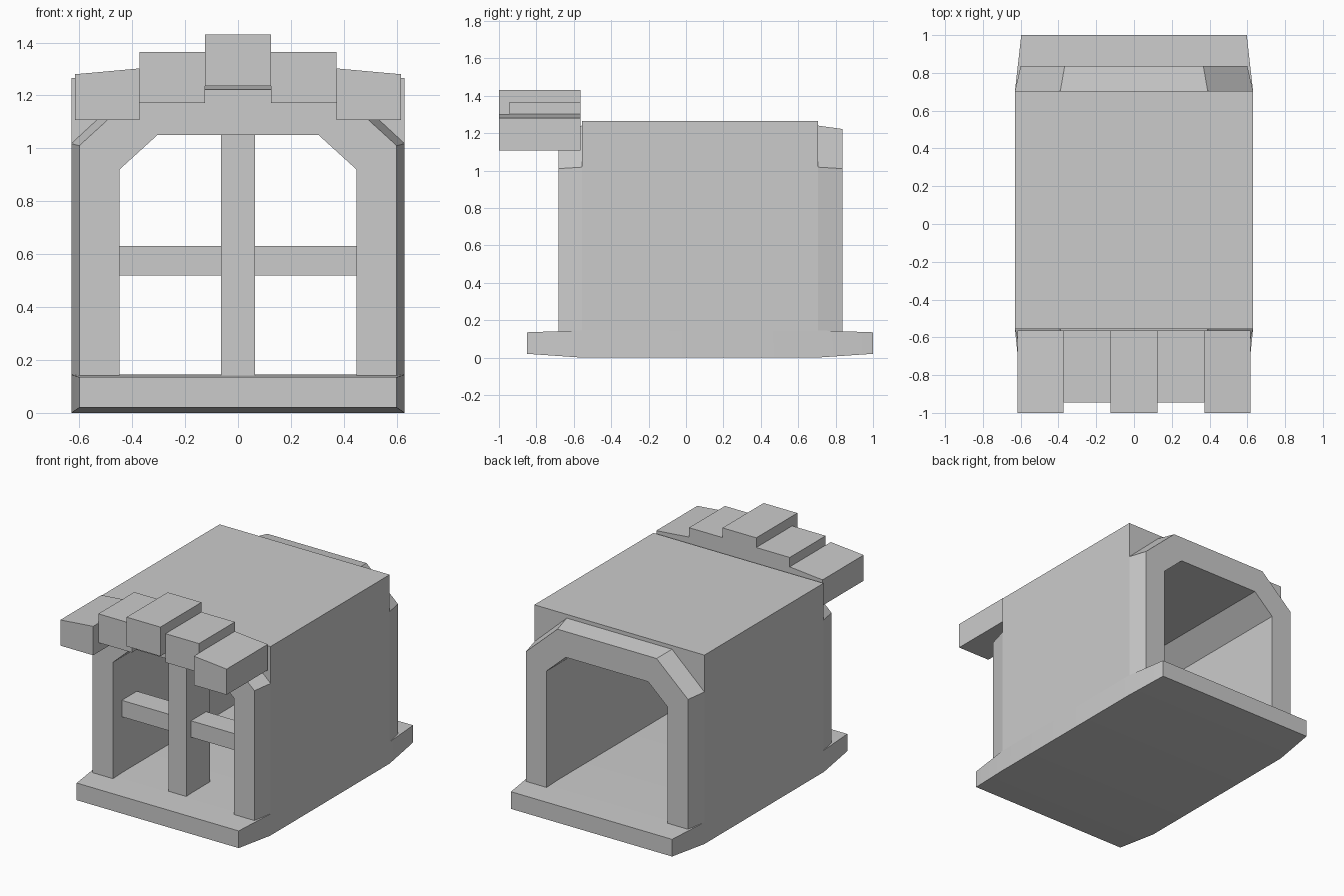
import bpy, bmesh
from math import radians

if "Cube" in bpy.data.objects:
    bpy.data.objects.remove(bpy.data.objects["Cube"])


def loft(name, sections):
    """Join equal-length closed rings of 3D points, cap both ends."""
    bm = bmesh.new()
    rings = [[bm.verts.new(p) for p in s] for s in sections]
    n = len(rings[0])
    for a, b in zip(rings, rings[1:]):
        for i in range(n):
            j = (i + 1) % n
            bm.faces.new((a[i], a[j], b[j], b[i]))
    bm.faces.new(rings[0])
    bm.faces.new(rings[-1])
    bmesh.ops.recalc_face_normals(bm, faces=bm.faces)
    mesh = bpy.data.meshes.new(name)
    bm.to_mesh(mesh)
    bm.free()
    obj = bpy.data.objects.new(name, mesh)
    bpy.context.collection.objects.link(obj)
    return obj


def prism(name, profile, y0, y1):
    """Extrude an (x, z) profile along y."""
    return loft(name, [[(x, y, z) for x, z in profile] for y in (y0, y1)])


def box(name, x0, x1, y0, y1, z0, z1):
    return prism(name, [(x0, z0), (x1, z0), (x1, z1), (x0, z1)], y0, y1)


def smooth(obj):
    bpy.ops.object.select_all(action='DESELECT')
    bpy.context.view_layer.objects.active = obj
    obj.select_set(True)
    bpy.ops.object.shade_smooth_by_angle(angle=radians(30))


# Sill slab, tapered towards both ends
def sill_section(y, hx, z0, z1):
    return [(-hx, y, z0), (hx, y, z0), (hx, y, z1), (-hx, y, z1)]


smooth(loft("sill", [sill_section(-0.85, 0.60, 0.02, 0.135),
                     sill_section(-0.56, 0.63, 0, 0.145),
                     sill_section(0.705, 0.63, 0, 0.145),
                     sill_section(1.0, 0.597, 0.02, 0.135)]))


# Wall tunnel: square outside in the middle, chamfered frames at both ends
def arch_section(y, foot, shoulder, corner):
    half = [foot, shoulder, corner]
    inner = [(0.305, 1.05), (0.448, 0.92), (0.448, foot[1])]
    right = half[::-1]
    left = [(-x, z) for x, z in half]
    pts = left + right + inner[::-1] + [(-x, z) for x, z in inner]
    return [(x, y, z) for x, z in pts]


def small(y):
    return arch_section(y, (0.60, 0.138), (0.60, 1.01), (0.367, 1.222))


def large(y):
    return arch_section(y, (0.63, 0.145), (0.63, 1.018), (0.39, 1.24))


def square(y):
    return arch_section(y, (0.63, 0.145), (0.63, 1.018), (0.63, 1.265))


smooth(loft("window_surround", [small(-0.683), large(-0.555), square(-0.555),
                                square(0.705), large(0.705), small(0.836)]))

# Window bars
box("vertical_bar", -0.065, 0.065, -0.64, -0.39, 0.14, 1.055)
for side, s in (("left", -1), ("right", 1)):
    box(side + "_cross_bar", *sorted((s * 0.06, s * 0.452)), -0.59, -0.43, 0.52, 0.63)

    # Stepped lintel stones on each side
    box(side + "_middle_stone", *sorted((s * 0.125, s * 0.373)), -0.945, -0.565, 1.172, 1.365)
    prism(side + "_outer_stone",
          [(s * 0.373, 1.108), (s * 0.616, 1.108), (s * 0.616, 1.28), (s * 0.373, 1.302)],
          -1.0, -0.565)

# Centre stone of the lintel
box("centre_stone", -0.125, 0.125, -1.0, -0.565, 1.235, 1.43)
